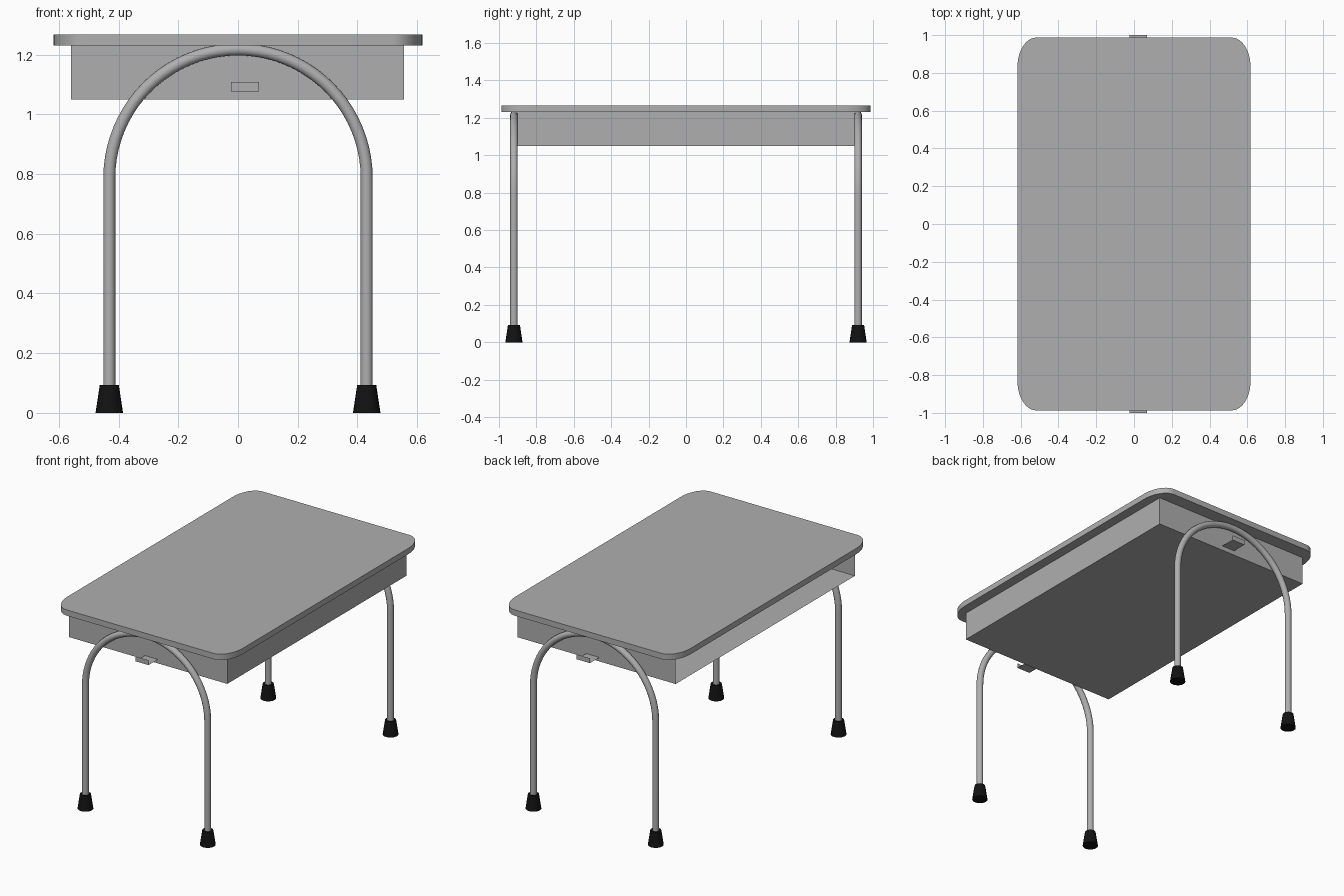
import bpy, bmesh, math

if "Cube" in bpy.data.objects:
    bpy.data.objects.remove(bpy.data.objects["Cube"])


def material(name, rgb):
    m = bpy.data.materials.new(name)
    m.diffuse_color = (*rgb, 1)
    m.use_nodes = True
    m.node_tree.nodes["Principled BSDF"].inputs["Base Color"].default_value = m.diffuse_color
    return m


GREY = material("grey metal", (0.43, 0.43, 0.43))
BLACK = material("black rubber", (0.006, 0.006, 0.006))


def make(name, verts, faces, mat, smooth=False):
    me = bpy.data.meshes.new(name)
    me.from_pydata(verts, [], faces)
    me.materials.append(mat)
    ob = bpy.data.objects.new(name, me)
    bpy.context.collection.objects.link(ob)
    if smooth:
        bpy.ops.object.select_all(action='DESELECT')
        ob.select_set(True)
        bpy.context.view_layer.objects.active = ob
        bpy.ops.object.shade_smooth_by_angle(angle=math.radians(35))
    return ob


def loft(name, rings, mat):
    """Skin equal-length closed rings and cap both ends."""
    n = len(rings[0])
    verts = [v for r in rings for v in r]
    faces = [(k * n + i, k * n + (i + 1) % n, (k + 1) * n + (i + 1) % n, (k + 1) * n + i)
             for k in range(len(rings) - 1) for i in range(n)]
    faces += [tuple(reversed(range(n))), tuple(range(len(verts) - n, len(verts)))]
    ob = make(name, verts, faces, mat, True)
    bm = bmesh.new()
    bm.from_mesh(ob.data)
    bmesh.ops.recalc_face_normals(bm, faces=bm.faces)
    bm.to_mesh(ob.data)
    bm.free()
    return ob


# Desk top: rounded rectangle with elliptical corners
HX, HY, RX, RY, STEPS = 0.617, 0.987, 0.10, 0.155, 10
outline = []
for q, (sx, sy) in enumerate([(1, 1), (-1, 1), (-1, -1), (1, -1)]):
    for i in range(STEPS + 1):
        a = (q + i / STEPS) * math.pi / 2
        outline.append((sx * (HX - RX) + RX * math.cos(a), sy * (HY - RY) + RY * math.sin(a)))
loft("desk_top", [[(x, y, z) for x, y in outline] for z in (1.23, 1.267)], GREY)

# Book tray: thin sheet box, open on the -x side, covered by the top
X0, X1, Y, Z0, Z1 = -0.559, 0.556, 0.902, 1.05, 1.231
make("book_tray",
     [(x, y, z) for z in (Z0, Z1) for x, y in ((X0, -Y), (X1, -Y), (X1, Y), (X0, Y))],
     [(3, 2, 1, 0), (0, 1, 5, 4), (1, 2, 6, 5), (2, 3, 7, 6)], GREY)

# Arched tube path, from one foot over to the other
R, LEG_X, LEG_Y, SPRING = 0.02, 0.431, 0.92, 0.786
path = [(LEG_X, 0.05, 0)]
path += [(LEG_X * math.cos(a), SPRING + LEG_X * math.sin(a), a)
         for a in (math.pi * i / 40 for i in range(41))]
path.append((-LEG_X, 0.05, math.pi))

for side, s in (("front", -1), ("back", 1)):
    # Leg arch: a circle swept along the path
    rings = []
    for px, pz, a in path:
        ring = []
        for i in range(20):
            t = 2 * math.pi * i / 20
            r = R * math.cos(t)
            ring.append((px + r * math.cos(a), s * LEG_Y + R * math.sin(t), pz + r * math.sin(a)))
        rings.append(ring)
    loft(side + "_leg_arch", rings, GREY)

    # Tapered rubber feet
    for label, sx in (("left", -1), ("right", 1)):
        loft(f"{side}_{label}_foot",
             [[(sx * LEG_X + r * math.cos(2 * math.pi * i / 20),
                s * LEG_Y + r * math.sin(2 * math.pi * i / 20), z) for i in range(20)]
              for r, z in ((0.046, 0), (0.032, 0.093))], BLACK)

    # Bag hook: bent strip with back plate, shelf and lip
    profile = [(0.905, 1.172), (0.905, 1.077), (1.0, 1.077), (1.0, 1.108)]
    make(side + "_bag_hook",
         [(x, s * y, z) for y, z in profile for x in (-0.023, 0.07)],
         [(2 * k, 2 * k + 1, 2 * k + 3, 2 * k + 2)[::-s] for k in range(3)], GREY)
